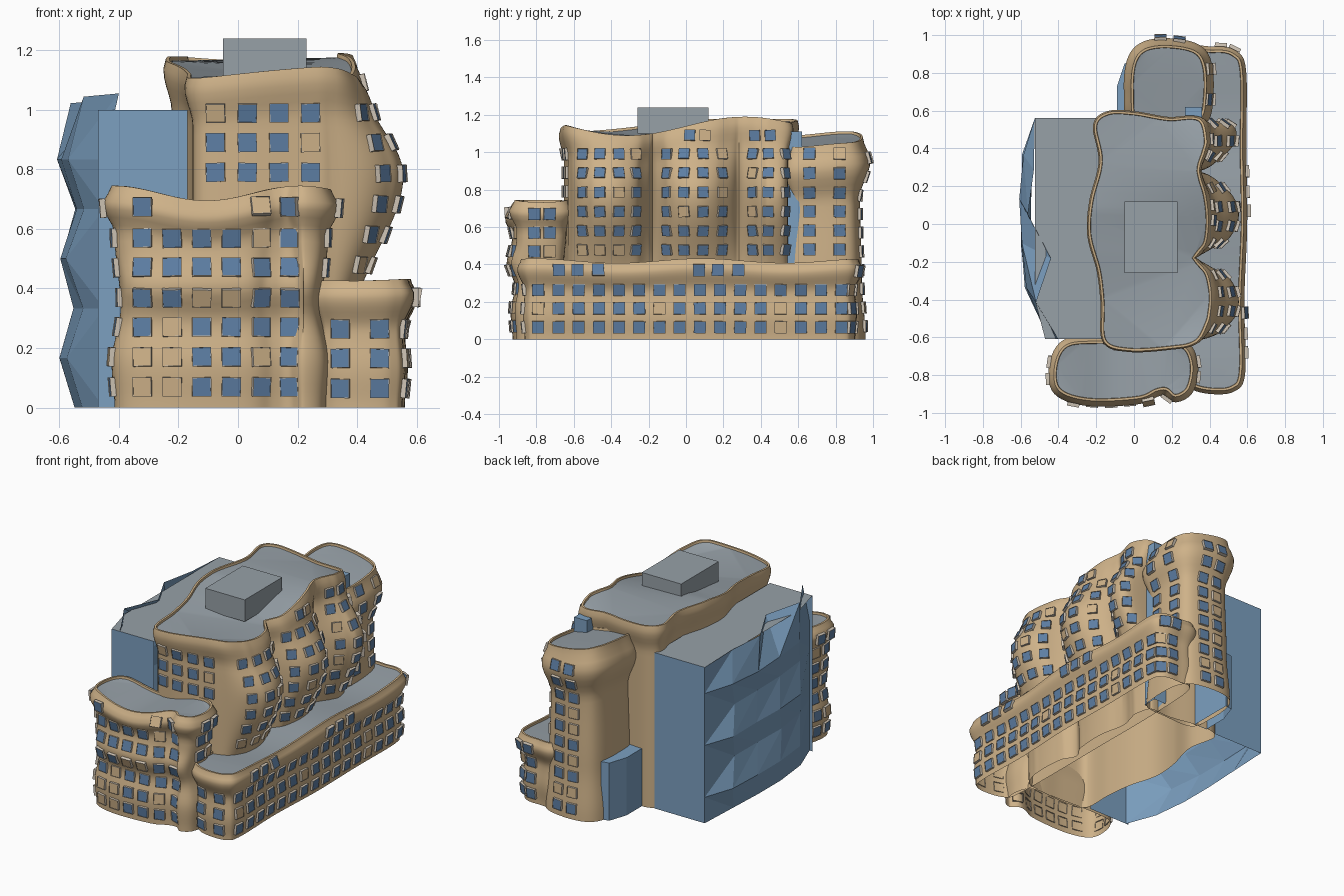
import bpy, bmesh, math, random
from mathutils import Vector
from mathutils.bvhtree import BVHTree

random.seed(4)
cube = bpy.data.objects.get("Cube")
if cube:
    bpy.data.objects.remove(cube)


def material(name, colour):
    m = bpy.data.materials.new(name)
    m.use_nodes = True
    m.diffuse_color = (*colour, 1)
    m.node_tree.nodes["Principled BSDF"].inputs["Base Color"].default_value = (*colour, 1)
    return m


WALL = material("tan wall", (0.62, 0.445, 0.25))
ROOF = material("grey roof", (0.31, 0.355, 0.39))
GLASS = material("light blue glass", (0.2, 0.35, 0.53))
PANE = material("blue window pane", (0.11, 0.21, 0.37))
FRAME = material("cream window frame", (0.62, 0.55, 0.46))


def make_object(name, bm, mats, smooth=False):
    mesh = bpy.data.meshes.new(name)
    bm.to_mesh(mesh)
    for m in mats:
        mesh.materials.append(m)
    if smooth:
        mesh.shade_smooth()
        mesh.set_sharp_from_angle(angle=0.8)
    ob = bpy.data.objects.new(name, mesh)
    bpy.context.collection.objects.link(ob)


def closed_curve(points, steps=8):
    """Smooth closed curve through the points."""
    pts = [Vector(p) for p in points]
    n, out = len(pts), []
    for i in range(n):
        a, b, c, d = (pts[(i + k) % n] for k in (-1, 0, 1, 2))
        for s in range(steps):
            t = s / steps
            out.append((2 * b + (c - a) * t + (2 * a - 5 * b + 4 * c - d) * t * t
                        + (3 * b - a - 3 * c + d) * t ** 3) / 2)
    return out


def ease(profile, t):
    for (t0, v0), (t1, v1) in zip(profile, profile[1:]):
        if t <= t1:
            return v0 + (v1 - v0) * (1 - math.cos(math.pi * (t - t0) / (t1 - t0))) / 2
    return profile[-1][1]


def shell(name, points, profile, rim, warp=None, levels=28):
    """Wavy walls, open below, rising from an outline to a rim with a sunken roof."""
    line = closed_curve(points)
    n = len(line)
    normals = []
    for i in range(n):
        d = (line[(i + 1) % n] - line[i - 1]).normalized()
        normals.append(Vector((d.y, -d.x)))
    bm = bmesh.new()

    def ring(t, inset=0, drop=0):
        out = []
        for p, nor in zip(line, normals):
            z = rim(p.x, p.y) * t
            q = p + nor * (ease(profile, t) - inset)
            if warp:
                q = q + warp(p, nor, z)
            out.append(bm.verts.new((q.x, q.y, z - drop)))
        return out

    rings = [ring(k / levels) for k in range(levels + 1)]
    rings += [ring(1, 0.012), ring(1, 0.014, 0.014)]
    for a, b in zip(rings, rings[1:]):
        for i in range(n):
            j = (i + 1) % n
            bm.faces.new((a[i], a[j], b[j], b[i]))
    cap = bm.faces.new(rings[-1])
    cap.material_index = 1
    bmesh.ops.triangulate(bm, faces=[cap])
    make_object(name, bm, [WALL, ROOF], True)
    return BVHTree.FromBMesh(bm)


def windows(name, tree, face, across, heights, size=0.064, empty=0.14):
    """Thin framed windows projected onto a wall that faces the given way."""
    bm = bmesh.new()
    face = Vector(face)
    for a in across:
        for z in heights:
            start = face * 3 + Vector((a * abs(face.y), a * abs(face.x), z))
            hit, nor, _, _ = tree.ray_cast(start, -face)
            if hit is None:
                continue
            nor = (nor + face * 0.25).normalized()
            side = Vector((0, 0, 1)).cross(nor).normalized()
            up = nor.cross(side)
            lean = random.uniform(-0.03, 0.03)
            side, up = side + up * lean, up - side * lean
            h = size / 2
            corners = [(-h, -h), (h, -h), (h, h), (-h, h)]

            def loop(scale, depth):
                return [bm.verts.new(hit + (side * u + up * v) * scale + nor * depth) for u, v in corners]

            back, rim, inner, pane = loop(1, -0.006), loop(1, 0.014), loop(0.94, 0.014), loop(0.94, 0.011)
            for p, q in ((back, rim), (rim, inner), (inner, pane)):
                for i in range(4):
                    bm.faces.new((p[i], p[i - 3], q[i - 3], q[i]))
            bm.faces.new(pane).material_index = 2 if random.random() < empty else 1
    make_object(name, bm, [FRAME, PANE, WALL])


def prism(name, outline, z0, z1, side, top, skip=()):
    bm = bmesh.new()
    low = [bm.verts.new((x, y, z0)) for x, y in outline]
    high = [bm.verts.new((x, y, z1)) for x, y in outline]
    for i in range(len(low)):
        if i not in skip:
            bm.faces.new((low[i - 1], low[i], high[i], high[i - 1]))
    bm.faces.new(high).material_index = 1
    make_object(name, bm, [side, top])


def box(name, x0, x1, y0, y1, z0, z1, side, top):
    prism(name, [(x0, y0), (x1, y0), (x1, y1), (x0, y1)], z0, z1, side, top)


def steps(first, gap, count):
    return [first + gap * i for i in range(count)]


# Main tower with three bulging lobes on its left side
def lobe(y):
    return abs(math.cos(math.pi * (y - 0.05) / 0.46)) ** 0.5


def tower_rim(x, y):
    w = min(1, max(0, (x + 0.22) / 0.5))
    return w * (1.14 + 0.05 * math.sin(5 * y)) + (1 - w) * (1.17 + 0.11 * min(y, 0.08))


def tower_bulge(p, nor, z):
    east = max(0, nor.x) ** 0.5 if p.x > 0.25 else 0
    spread = 0.24 if z > 0.78 else 0.34
    return Vector((0.2 * east * lobe(p.y) * math.exp(-((z - 0.78) / spread) ** 2), 0))


east_wall = [(0.32 + 0.055 * lobe(y), y) for y in steps(-0.53, 0.07, 15)]
tower = shell("main_tower", [(-0.16, -0.62), (-0.03, -0.67), (0.18, -0.66), (0.32, -0.63)] + east_wall
              + [(0.33, 0.56), (0.18, 0.56), (0, 0.59), (-0.14, 0.59), (-0.21, 0.52), (-0.18, 0.33),
                 (-0.23, 0.12), (-0.24, -0.06), (-0.19, -0.25), (-0.17, -0.42)],
              [(0, -0.02), (0.85, -0.02), (0.97, 0.008), (1, 0)], tower_rim, tower_bulge, 40)
floors = steps(0.48, 0.102, 6)
windows("tower_left_windows", tower, (1, 0, 0), [-0.55, -0.46, -0.36, -0.27, -0.1, -0.01, 0.09, 0.19, 0.36, 0.44, 0.53], floors, 0.058)
windows("tower_left_top_windows", tower, (1, 0, 0), [0.02, 0.1, 0.37, 0.45], [1.09], 0.058)
windows("tower_front_windows", tower, (0, -1, 0), steps(-0.075, 0.106, 4), steps(0.79, 0.1, 3))


# Front block with a bulge across the middle of its front
def front_bulge(p, nor, z):
    return Vector((0, -0.045 * max(0, -nor.y) * math.exp(-((z - 0.4) / 0.08) ** 2)))


front = shell("front_block", [(-0.4, -0.88), (-0.24, -0.935), (0.02, -0.925), (0.12, -0.885), (0.17, -0.88), (0.22, -0.915),
                              (0.29, -0.87), (0.31, -0.74), (0.25, -0.64), (0.05, -0.63), (-0.2, -0.62), (-0.36, -0.64), (-0.42, -0.75)],
              [(0, -0.01), (0.2, 0), (0.45, -0.03), (0.78, -0.01), (0.92, 0.03), (1, 0)],
              lambda x, y: 0.72 + 0.025 * math.cos(10 * (x + 0.42)), front_bulge)
columns = steps(-0.32, 0.099, 6)
windows("front_block_windows", front, (0, -1, 0), columns, steps(0.07, 0.1, 6))
windows("front_block_top_windows", front, (0, -1, 0), [columns[0], *columns[4:]], [0.675])
windows("front_block_right_windows", front, (-1, 0, 0), [-0.82, -0.73], steps(0.07, 0.1, 7))
windows("front_block_left_windows", front, (1, 0, 0), [-0.81, -0.73], steps(0.47, 0.1, 3))

# Long low wing
wing = shell("low_wing", [(0.3, -0.85), (0.4, -0.88), (0.52, -0.87), (0.57, -0.78), (0.565, -0.4), (0.58, 0), (0.575, 0.4),
                          (0.575, 0.8), (0.53, 0.9), (0.42, 0.92), (0.28, 0.88), (0.25, 0.5), (0.25, 0), (0.25, -0.5), (0.26, -0.78)],
             [(0, -0.02), (0.3, -0.01), (0.6, -0.02), (0.88, 0.02), (1, 0)],
             lambda x, y: 0.415 + 0.012 * math.sin(7 * y + 1) + 0.03 * max(0, x - 0.4))
windows("wing_left_windows", wing, (1, 0, 0), steps(-0.79, 0.108, 16), steps(0.065, 0.1, 3))
windows("wing_left_top_windows", wing, (1, 0, 0), [-0.68, -0.58, -0.47, 0.07, 0.17, 0.28], [0.37])
windows("wing_front_windows", wing, (0, -1, 0), [0.345, 0.475], steps(0.065, 0.1, 3))
windows("wing_back_windows", wing, (0, 1, 0), [0.46, 0.53], steps(0.065, 0.1, 4))

# Back block
back = shell("back_block", [(0, 0.54), (0.2, 0.53), (0.36, 0.55), (0.395, 0.66), (0.39, 0.84), (0.33, 0.93), (0.18, 0.96),
                            (0.05, 0.94), (-0.015, 0.86), (-0.03, 0.7)],
             [(0, 0), (0.3, -0.02), (0.7, -0.03), (0.88, 0.025), (1, -0.015)],
             lambda x, y: 1.1 - 0.16 * max(0, x) + 0.012 * math.sin(9 * y))
windows("back_block_left_windows", back, (1, 0, 0), [0.66, 0.82], floors)
windows("back_block_back_windows", back, (0, 1, 0), [0.14, 0.24], steps(0.07, 0.1, 10))

# Rooftop plant room and glazed infills
box("roof_plant_room", -0.05, 0.23, -0.26, 0.12, 1.1, 1.24, ROOF, ROOF)
box("glass_link", 0.27, 0.36, 0.53, 0.62, 0.02, 1.11, GLASS, GLASS)
prism("glass_porch", [(-0.09, 0.57), (-0.09, 0.73), (-0.05, 0.85), (0, 0.86), (0, 0.57)][::-1], 0, 0.37, GLASS, GLASS)
prism("glass_atrium", [(-0.47, -0.61), (-0.17, -0.61), (-0.17, 0.56), (-0.525, 0.56), (-0.525, -0.4)], 0, 1.0, GLASS, ROOF,
      skip=(0, 2, 4))

# Folded glass screen closing the atrium's right side, turning in at the front
screen = bmesh.new()
rows = 6
column_x = [-0.525, -0.56, -0.575, -0.565, -0.545, -0.45]
cols = len(column_x) - 1
grid = []
for r in range(rows + 1):
    line = []
    for c, x in enumerate(column_x):
        y, z = 0.56 - 1.17 * c / cols, r / rows
        if 0 < c < cols:
            y += 0.04 if r % 2 else -0.04
            x += random.uniform(-0.01, 0.01) + (-0.025 if r % 2 else 0.02)
        if r == rows:
            z += 0.055 * c / cols
        line.append(screen.verts.new((x, y, z)))
    grid.append(line)
grid[rows][3].co.x = -0.44
grid[rows][cols].co.x = -0.4
for r in range(rows):
    for c in range(cols):
        a, b, d, e = grid[r][c], grid[r][c + 1], grid[r + 1][c + 1], grid[r + 1][c]
        for tri in (((a, b, d), (a, d, e)) if r % 2 else ((a, b, e), (b, d, e))):
            screen.faces.new(tri)
make_object("folded_glass_screen", screen, [GLASS])
